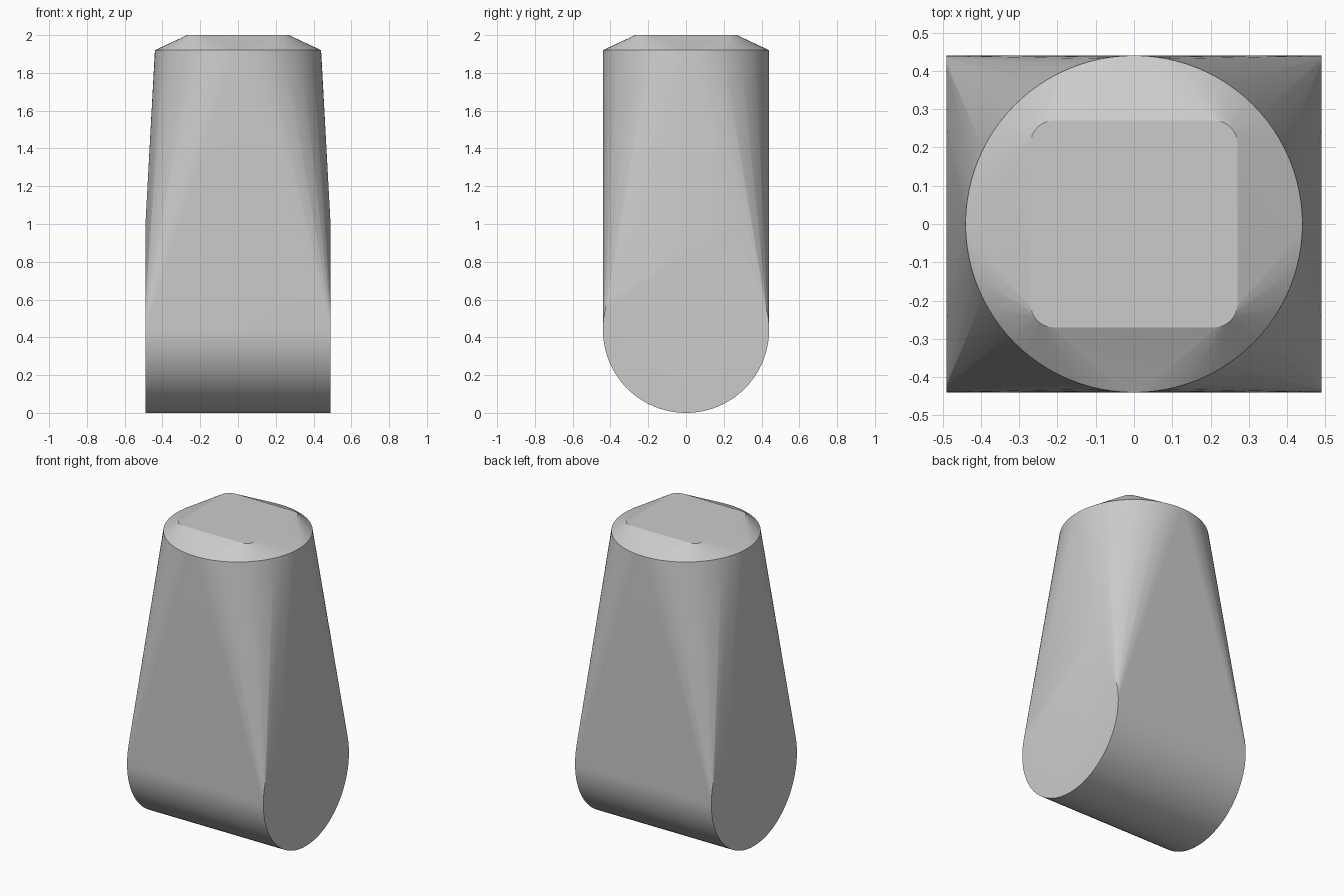
import bpy
import bmesh
from math import sin, cos, pi, radians

cube = bpy.data.objects.get("Cube")
if cube:
    bpy.data.objects.remove(cube, do_unlink=True)

R = 0.44           # radius of the barrel and the upper rim
HALF_WIDTH = 0.49  # half length of the barrel
SEGMENTS = 96


def circle(radius, count):
    return [(radius * cos(2 * pi * i / count), radius * sin(2 * pi * i / count))
            for i in range(count)]


def rounded_square(half, corner, steps=8):
    points = []
    for quarter in range(4):
        middle = pi / 4 + quarter * pi / 2
        cx = (half - corner) * (1 if cos(middle) > 0 else -1)
        cy = (half - corner) * (1 if sin(middle) > 0 else -1)
        for i in range(steps + 1):
            a = quarter * pi / 2 + i * pi / 2 / steps
            points.append((cx + corner * cos(a), cy + corner * sin(a)))
    return points


points = []
for side in (-HALF_WIDTH, HALF_WIDTH):
    # Round barrel lying across the bottom
    points += [(side, y, z + R) for y, z in circle(R, SEGMENTS)]
    # Upper edge of the flat cheek
    points += [(side, y, 1.0) for y in (-0.25, 0.25)]
# Round shoulder rim and the rounded square top
points += [(x, y, 1.92) for x, y in circle(R, SEGMENTS)]
points += [(x, y, 2.0) for x, y in rounded_square(0.27, 0.06)]

# Stretch one taut skin over all the outlines
bm = bmesh.new()
for p in points:
    bm.verts.new(p)
result = bmesh.ops.convex_hull(bm, input=bm.verts)
unused = {g for g in result["geom_interior"] + result["geom_unused"]
          if isinstance(g, bmesh.types.BMVert)}
bmesh.ops.delete(bm, geom=list(unused), context="VERTS")
bmesh.ops.dissolve_limit(bm, angle_limit=radians(0.1), verts=bm.verts, edges=bm.edges)
bmesh.ops.recalc_face_normals(bm, faces=bm.faces)
mesh = bpy.data.meshes.new("body")
bm.to_mesh(mesh)
bm.free()
body = bpy.data.objects.new("body", mesh)
bpy.context.collection.objects.link(body)

# Plain grey
grey = bpy.data.materials.new("light grey")
grey.use_nodes = True
colour = (0.6, 0.6, 0.6, 1)
grey.diffuse_color = colour
grey.node_tree.nodes["Principled BSDF"].inputs["Base Color"].default_value = colour
mesh.materials.append(grey)

bpy.ops.object.select_all(action="DESELECT")
body.select_set(True)
bpy.context.view_layer.objects.active = body
bpy.ops.object.shade_smooth_by_angle(angle=radians(20))
